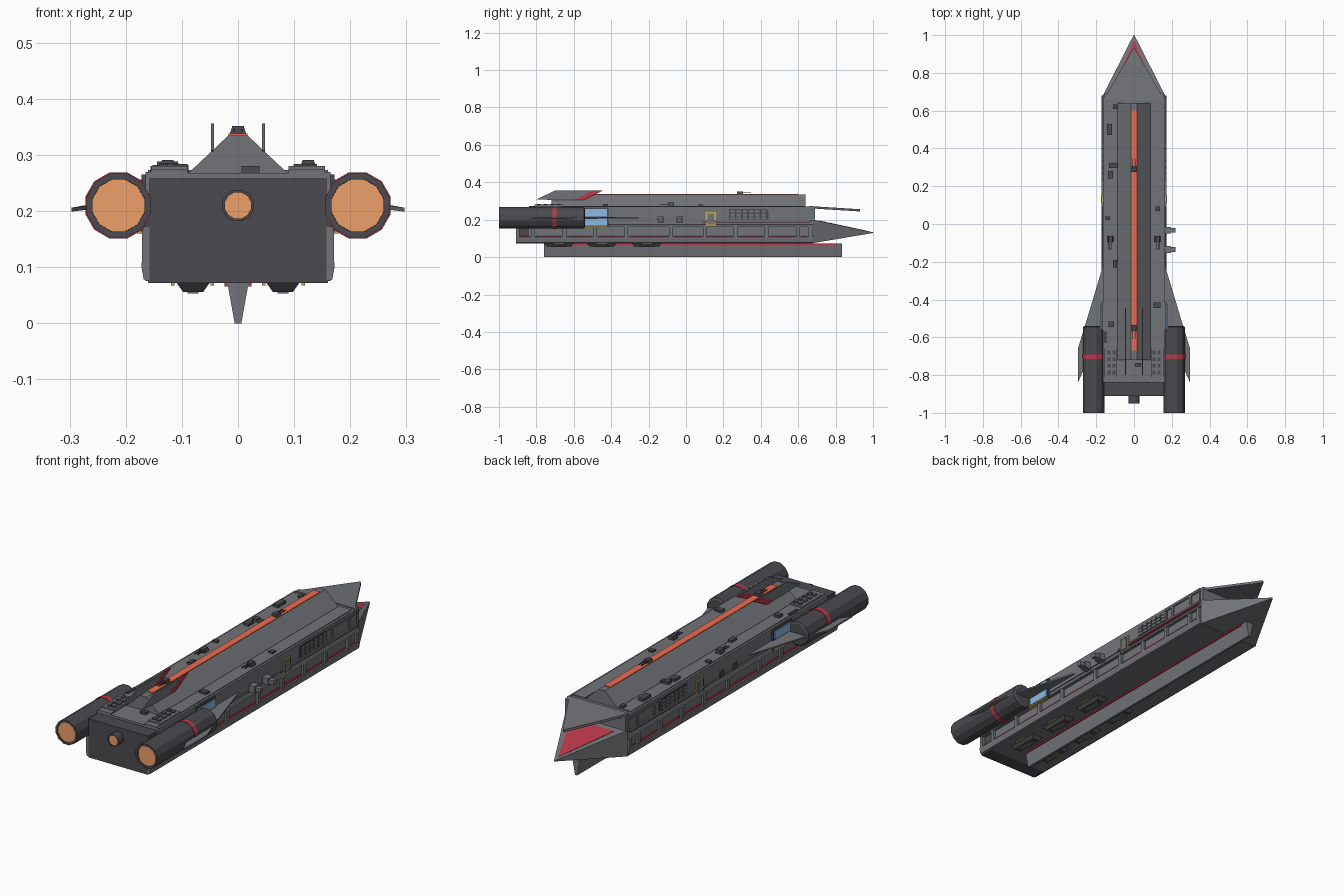
import bpy, bmesh, math
from mathutils import Matrix, Vector

if "Cube" in bpy.data.objects:
    bpy.data.objects.remove(bpy.data.objects["Cube"])


def mat(name, c):
    m = bpy.data.materials.new(name)
    m.diffuse_color = (*c, 1)
    m.use_nodes = True
    m.node_tree.nodes["Principled BSDF"].inputs["Base Color"].default_value = m.diffuse_color
    return m


GREY = mat("hull_grey", (0.17, 0.175, 0.19))
DARK = mat("dark_grey", (0.07, 0.07, 0.08))
RED = mat("red", (0.5, 0.04, 0.07))
ORANGE = mat("orange", (0.85, 0.15, 0.08))
GLOW = mat("glow", (0.85, 0.35, 0.14))
BLUE = mat("blue", (0.25, 0.5, 0.8))
YELLOW = mat("yellow", (0.55, 0.4, 0.08))


def finish(name, bm, m):
    bmesh.ops.recalc_face_normals(bm, faces=bm.faces)
    me = bpy.data.meshes.new(name)
    bm.to_mesh(me)
    bm.free()
    ob = bpy.data.objects.new(name, me)
    me.materials.append(m)
    bpy.context.collection.objects.link(ob)
    return ob


def boxes(name, specs, m=GREY, mirror=False):
    """Each spec: x0, x1, y0, y1, z0, z1; optionally repeated on the other side."""
    bm = bmesh.new()
    for x0, x1, y0, y1, z0, z1 in specs:
        for s in ((1, -1) if mirror else (1,)):
            mx = Matrix.Translation((s * (x0 + x1) / 2, (y0 + y1) / 2, (z0 + z1) / 2))
            bmesh.ops.create_cube(bm, size=1, matrix=mx @ Matrix.Diagonal((x1 - x0, y1 - y0, z1 - z0, 1)))
    return finish(name, bm, m)


def loft(name, a, b, m=GREY, mirror=False):
    """Closed solid between two matching loops of 3D points."""
    bm = bmesh.new()
    for s in ((1, -1) if mirror else (1,)):
        va = [bm.verts.new((s * x, y, z)) for x, y, z in a]
        vb = [bm.verts.new((s * x, y, z)) for x, y, z in b]
        bm.faces.new(va)
        bm.faces.new(vb[::-1])
        for i in range(len(a)):
            j = (i + 1) % len(a)
            bm.faces.new((va[i], va[j], vb[j], vb[i]))
    return finish(name, bm, m)


def along_y(name, prof, y0, y1, m=GREY, mirror=False):
    return loft(name, [(x, y0, z) for x, z in prof], [(x, y1, z) for x, z in prof], m, mirror)


def plate(name, pts, t, m=GREY, mirror=False):
    """Flat horizontal plate from 3D points, thickness t downward."""
    return loft(name, pts, [(x, y, z - t) for x, y, z in pts], m, mirror)


def tubes(name, xs, z, rings, m, n=12):
    """Turned shape along y from (radius, y) rings, at each x."""
    bm = bmesh.new()
    for cx in xs:
        loops = [[bm.verts.new((cx + r * math.cos((i + .5) * math.tau / n), y,
                                z + r * math.sin((i + .5) * math.tau / n)))
                  for i in range(n)] for r, y in rings]
        for a, b in zip(loops, loops[1:]):
            for i in range(n):
                bm.faces.new((a[i], a[(i + 1) % n], b[(i + 1) % n], b[i]))
        bm.faces.new(loops[0])
        bm.faces.new(loops[-1][::-1])
    return finish(name, bm, m)


# main hull, stern block, roof and keel
boxes("hull", [(-.16, .16, -.84, .68, .072, .268)])
boxes("stern_block", [(-.158, .158, -.91, -.84, .072, .258)], DARK)
boxes("upper_side_plating", [(.155, .165, -.84, .67, .19, .27)], GREY, True)
along_y("roof", [(-.09, .266), (.09, .266), (.017, .335), (-.017, .335)], -.72, .64)
boxes("deck_edge", [(.09, .155, -.84, .64, .266, .274)], GREY, True)
boxes("roof_light_strip", [(-.017, .017, -.67, .6, .33, .338)], ORANGE)
along_y("keel", [(-.019, .073), (.019, .073), (.006, 0), (-.006, 0)], -.76, .835)
boxes("keel_trim", [(-.024, .024, -.76, .8, .066, .073)], RED)

# bow: upper and lower jaws
plate("upper_jaw", [(-.16, .66, .273), (.16, .66, .273), (.004, .93, .256), (-.004, .93, .256)], .012)
along_y("upper_jaw_root", [(-.16, .2), (.16, .2), (.16, .27), (-.16, .27)], .66, .69)
loft("lower_jaw", [(-.165, .68, .075), (.165, .68, .075), (.165, .68, .2), (-.165, .68, .2)],
     [(-.002, 1, .129), (.002, 1, .129), (.002, 1, .133), (-.002, 1, .133)])
plate("jaw_red_panel", [(-.115, .71, .196), (.115, .71, .196), (.003, .965, .1415), (-.003, .965, .1415)], .004, RED)

# lower side rails, ribs and red inlay
along_y("lower_rail", [(.155, .074), (.168, .078), (.172, .1), (.172, .108), (.155, .112)], -.91, .68, GREY, True)
along_y("upper_rail", [(.155, .16), (.172, .162), (.168, .172), (.155, .174)], -.91, .68, GREY, True)
ribs = [-.9, -.82, -.65, -.485, -.32, -.08, .1, .265, .43, .6, .665]
boxes("side_ribs", [(.155, .171, y - .01, y + .01, .105, .165) for y in ribs], GREY, True)
boxes("side_red_inlay", [(.155, .167, a + .02, b - .02, .11, .117) for a, b in zip(ribs, ribs[1:])], RED, True)

# forward gallery with vents
boxes("gallery_rails", [(.16, .172, .09, .67, .19, .198), (.16, .17, .43, .67, .25, .258),
                        (.16, .17, .47, .485, .198, .25), (.16, .17, .6, .615, .198, .25)], GREY, True)
boxes("gallery_red_trim", [(.16, .17, .09, .66, .185, .19)], RED, True)
boxes("vent_frame", [(.16, .168, .23, .44, .2, .256)], DARK, True)
boxes("vent_blocks", [(.166, .171, .238 + i * .033, .261 + i * .033, .204 + j * .017, .217 + j * .017)
                      for i in range(6) for j in range(3)], GREY, True)
boxes("door_frame", [(.16, .17, .105, .16, .17, .24)], YELLOW, True)
boxes("door", [(.165, .174, .114, .151, .175, .233)], GREY, True)
boxes("starboard_pods", [(.16, .195, y - .018, y + .018, .185, .217) for y in (-.135, -.033)]
      + [(.195, .22, y - .012, y + .012, .19, .21) for y in (-.135, -.033)])

# blue intake panels ahead of the engines
boxes("intake_frame", [(.155, .172, -.56, -.415, .162, .265)], DARK, True)
boxes("intake_glass", [(.16, .178, -.552, -.423, .17, .21), (.16, .178, -.552, -.423, .218, .256)], BLUE, True)
boxes("intake_sill", [(.16, .18, -.556, -.42, .16, .166)], YELLOW, True)

# engines
EX = (.213, -.213)
tubes("engines", EX, .21, [(.047, -.985), (.048, -1), (.059, -1), (.059, -.545), (.05, -.54)], DARK)
tubes("engine_glow", EX, .21, [(.048, -.996), (.048, -.97)], GLOW)
tubes("engine_red_band", EX, .21, [(.061, -.715), (.061, -.692)], RED)
tubes("centre_thruster", (0,), .21, [(.024, -.94), (.024, -.95), (.029, -.95), (.029, -.9)], DARK)
tubes("centre_glow", (0,), .21, [(.024, -.947), (.024, -.93)], GLOW)

# wings and tail fins
plate("wings", [(.158, -.2, .214), (.263, -.55, .212), (.297, -.66, .206), (.297, -.84, .206),
                (.265, -.77, .21), (.158, -.7, .214)], .007, GREY, True)


def fin(name, pts, m, x0=.043, x1=.048):
    loft(name, [(x0, y, z) for y, z in pts], [(x1, y, z) for y, z in pts], m, True)


fin("tail_fins", [(-.8, .308), (-.7, .356), (-.49, .356), (-.59, .303)], GREY)
fin("tail_fin_tips", [(-.6, .303), (-.5, .356), (-.445, .356), (-.55, .303)], RED, .0425, .0485)

# missile decks on the stern
boxes("missile_decks", [(.09, .155, -.81, -.66, .27, .28)], GREY, True)
boxes("missile_hatches", [(.099 + i * .026, .115 + i * .026, -.796 + j * .035, -.776 + j * .035, .279, .284)
                          for i in range(2) for j in range(4)], DARK, True)

# deck machinery: x, y, half width, half length, height
deck = [(-.13, .5, .014, .03, .016), (-.1, .62, .01, .012, .01), (-.12, .31, .013, .014, .016),
        (-.098, .31, .01, .014, .01), (-.125, .26, .013, .02, .014), (.125, .08, .012, .012, .01),
        (-.1, -.21, .01, .02, .012), (.122, -.43, .018, .014, .012), (-.12, -.53, .014, .014, .014),
        (.022, -.745, .016, .01, .008), (-.15, -.6, .006, .03, .008), (-.14, .03, .012, .01, .01)]
boxes("deck_machinery", [(x - w, x + w, y - l, y + l, .265, .272 + h) for x, y, w, l, h in deck], DARK)

# gun turrets: x, y, base height, barrel direction
for i, (x, y, z, d) in enumerate([(0, .29, .333, 1), (0, -.55, .333, -1), (.125, -.08, .272, -1), (-.125, -.08, .272, -1)]):
    along_y(f"turret_{i}", [(x - .016, z), (x + .016, z), (x + .01, z + .019), (x - .01, z + .019)], y - .016, y + .016, DARK)
    ya, yb = sorted((y, y + d * .058))
    boxes(f"turret_barrels_{i}", [(x + s * .007 - .002, x + s * .007 + .002, ya, yb, z + .009, z + .013) for s in (1, -1)], DARK)

# belly hatches
BY = (-.68, -.45, -.21)
for i, y in enumerate(BY):
    loft(f"belly_hatch_{i}", [(.05, y - .08, .073), (.11, y - .08, .073), (.11, y + .08, .073), (.05, y + .08, .073)],
         [(.062, y - .065, .056), (.098, y - .065, .056), (.098, y + .065, .056), (.062, y + .065, .056)], DARK, True)
boxes("belly_hatch_doors", [(.07, .09, y - .045, y + .045, .053, .058) for y in BY], GREY, True)
boxes("belly_lamps", [(x, x + .006, y - .03, y + .03, .067, .073) for y in BY for x in (.043, .113)], YELLOW, True)

# small side lockers
boxes("side_lockers", [(.16, .17, y, y + .03, .188, .215) for y in (-.15, -.05)], DARK, True)
